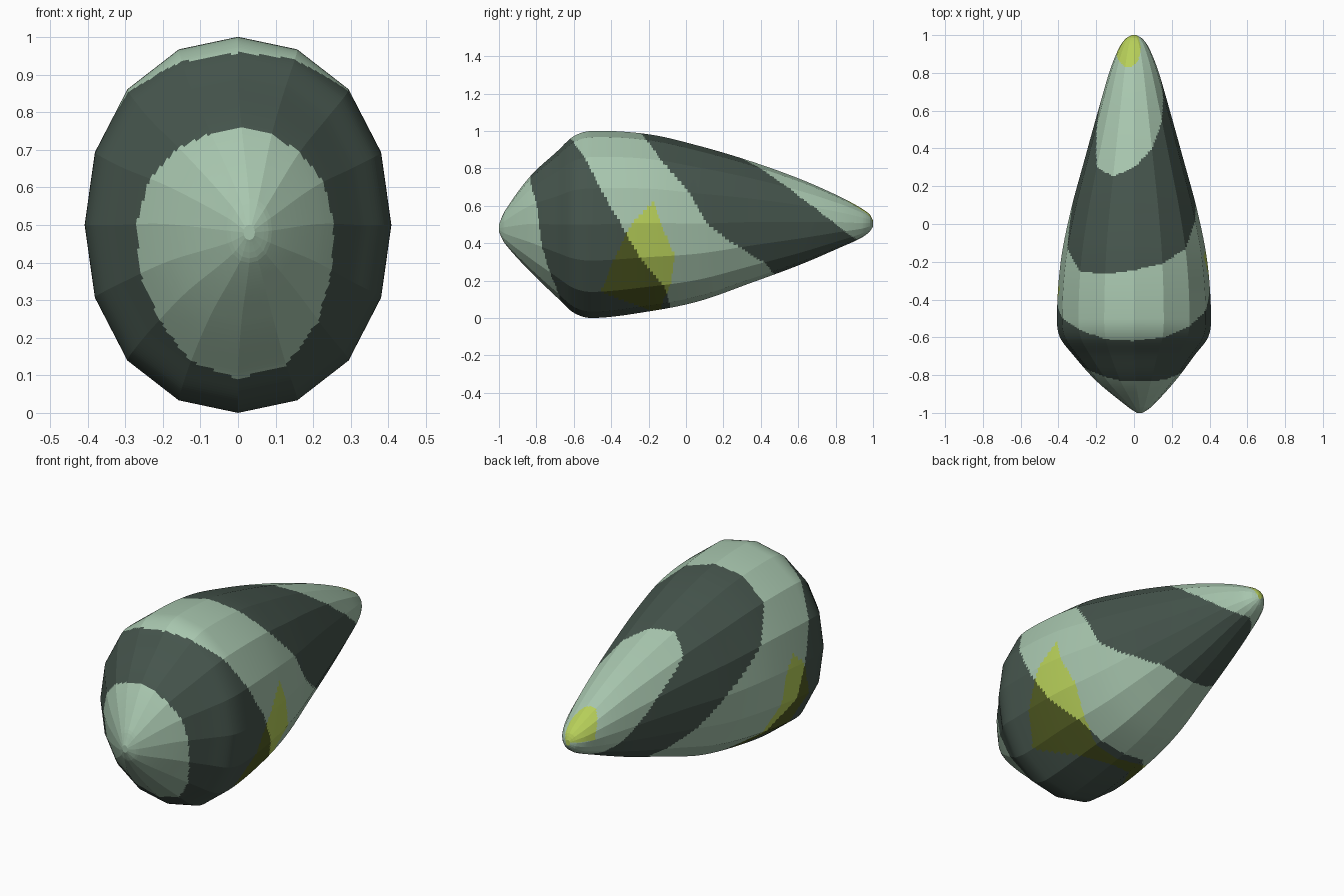
import bpy, bmesh, math

if "Cube" in bpy.data.objects:
    bpy.data.objects.remove(bpy.data.objects["Cube"])

SIDES, SUB, RINGS = 16, 8, 260

# Body sections: y, centre x, top z, bottom z, half width
SECTIONS = [
    (-1.0, .03, .50, .46, .015), (-.97, .03, .57, .40, .06),
    (-.835, .01, .755, .25, .205), (-.69, 0, .89, .11, .325),
    (-.6, 0, .972, .028, .392), (-.5, 0, 1.0, 0, .408),
    (-.2, 0, .982, .035, .388), (.07, 0, .92, .09, .335),
    (.34, 0, .84, .185, .262), (.61, 0, .743, .285, .187),
    (.82, 0, .65, .375, .125), (.94, 0, .585, .43, .075),
    (.985, 0, .55, .465, .04), (1.0, 0, .52, .49, .012)]

# Stripe edges (y) at each of the 16 sides, from the top round by the right
EDGES = [
    [-.83, -.83, -.825, -.80, -.785, -.77, -.73, -.68,
     -.67, -.69, -.73, -.745, -.755, -.775, -.81, -.83],
    [-.62, -.60, -.54, -.46, -.35, -.245, -.12, -.09,
     -.08, -.10, -.27, -.40, -.43, -.50, -.56, -.61],
    [-.245, -.21, -.13, .02, .11, .29, .42, .46,
     .47, .46, .42, .28, .12, -.13, -.25, -.265],
    [.30, .40, .55, .69, .79, .85, .89, .91,
     .92, .89, .82, .75, .66, .53, .30, .25]]
# Front and back edge of the yellow belly patch
PATCH_FRONT = [1, 1, 1, -.10, -.29, -.385, -.455, -.24,
               -.18, -.22, -.45, -.50, -.42, -.20, 1, 1]
PATCH_BACK = [-1, -1, -1, -.20, -.135, -.06, -.08, -.13,
              -.13, -.14, -.24, -.28, -.29, -.45, -1, -1]


def around(table, t):
    i = int(t) % SIDES
    f = t - int(t)
    return table[i] * (1 - f) + table[(i + 1) % SIDES] * f


def slope(i, k):
    a, b = SECTIONS[max(i - 1, 0)], SECTIONS[min(i + 1, len(SECTIONS) - 1)]
    return (b[k] - a[k]) / (b[0] - a[0])


def section(y):
    """Smoothly interpolated section values at y."""
    i = 0
    while i < len(SECTIONS) - 2 and y > SECTIONS[i + 1][0]:
        i += 1
    a, b = SECTIONS[i], SECTIONS[i + 1]
    h = b[0] - a[0]
    u = (y - a[0]) / h
    out = []
    for k in range(1, 5):
        out.append((2*u**3 - 3*u*u + 1) * a[k] + (u**3 - 2*u*u + u) * h * slope(i, k)
                   + (3*u*u - 2*u**3) * b[k] + (u**3 - u*u) * h * slope(i + 1, k))
    return out


def ring(y):
    cx, top, bottom, rx = section(y)
    cz, rz = (top + bottom) / 2, (top - bottom) / 2
    corners = []
    for s in range(SIDES):
        a = 2 * math.pi * s / SIDES
        swell = 1 + .02 * math.sin(2 * a) ** 2
        corners.append((cx + rx * swell * math.sin(a), cz + rz * swell * math.cos(a)))
    pts = []
    for s in range(SIDES):
        p, q = corners[s], corners[(s + 1) % SIDES]
        for j in range(SUB):
            f = j / SUB
            pts.append((p[0] + (q[0] - p[0]) * f, y, p[1] + (q[1] - p[1]) * f))
    return pts


def colour_index(t, c):
    stripe = sum(c.y > around(e, t) for e in EDGES)
    dark = stripe % 2
    tip = ((c.x + .03) / .065) ** 2 + ((c.y - .93) / .1) ** 2 < 1 and c.z > .51
    if tip or around(PATCH_FRONT, t) < c.y < around(PATCH_BACK, t):
        return 2 + dark
    return dark


# Faceted body
bm = bmesh.new()
ys = [-1 + 2 * i / RINGS for i in range(RINGS + 1)]
ys = sorted(ys + [-.997, .997])
rings = [[bm.verts.new(p) for p in ring(y)] for y in ys]
n = SIDES * SUB
for r0, r1 in zip(rings, rings[1:]):
    for k in range(n):
        f = bm.faces.new((r0[k], r0[(k + 1) % n], r1[(k + 1) % n], r1[k]))
        f.material_index = colour_index((k + .5) / SUB, f.calc_center_median())
bm.faces.new(rings[0])
cap = bm.faces.new(rings[-1])
cap.material_index = 2
bmesh.ops.recalc_face_normals(bm, faces=bm.faces)
mesh = bpy.data.meshes.new("body")
bm.to_mesh(mesh)
bm.free()

for name, col in [("pale green", (.39, .565, .425)), ("dark green", (.06, .09, .073)),
                  ("yellow green", (.47, .62, .10)), ("dark olive", (.082, .105, .016))]:
    m = bpy.data.materials.new(name)
    m.diffuse_color = (*col, 1)
    m.use_nodes = True
    m.node_tree.nodes["Principled BSDF"].inputs["Base Color"].default_value = m.diffuse_color
    mesh.materials.append(m)

body = bpy.data.objects.new("striped_body", mesh)
bpy.context.collection.objects.link(body)
